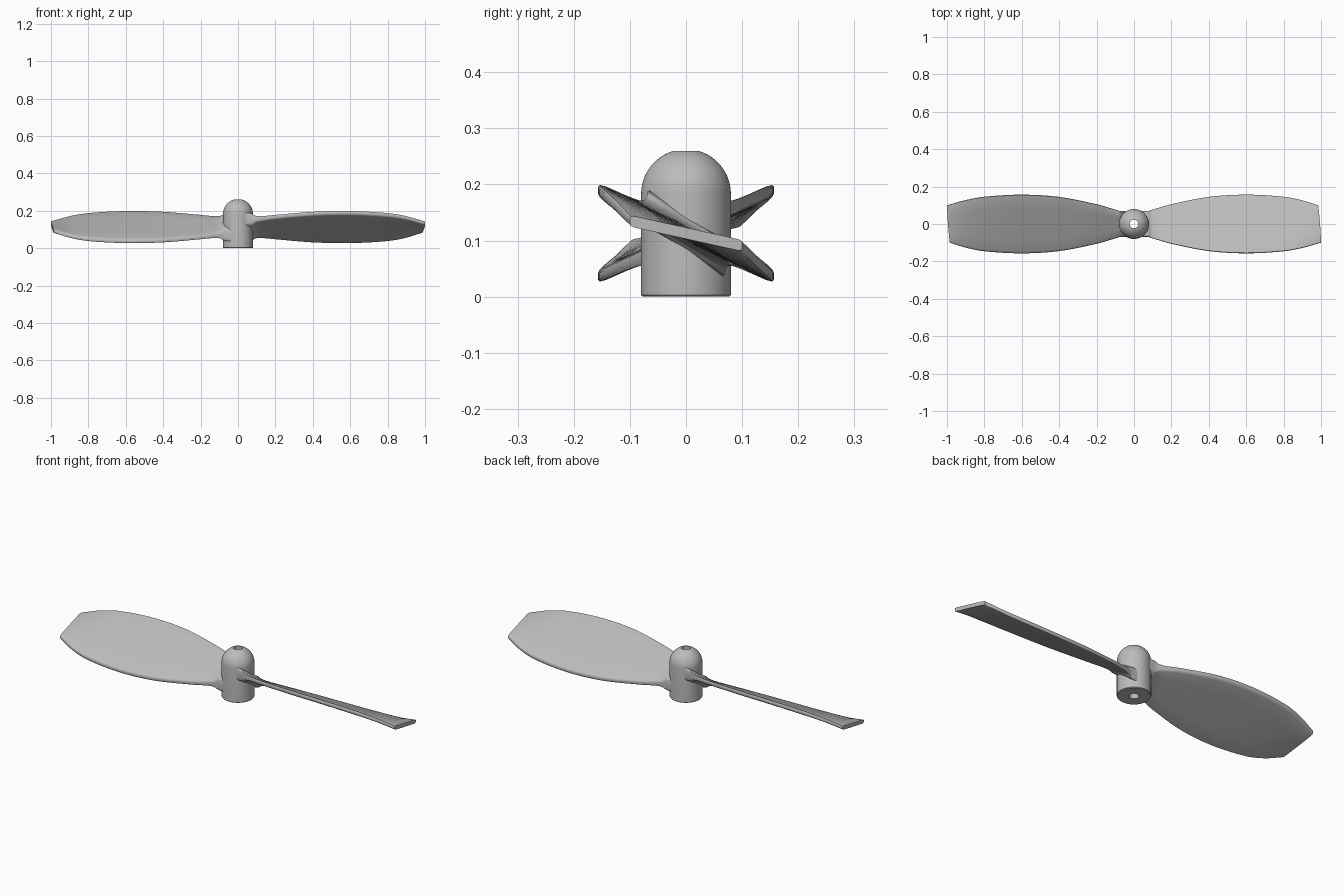
import bpy, bmesh, math
from mathutils import Matrix, Vector

default_cube = bpy.data.objects.get("Cube")
if default_cube:
    bpy.data.objects.remove(default_cube, do_unlink=True)

# Single plain grey material
grey = bpy.data.materials.new("plain grey")
grey.use_nodes = True
colour = (0.5, 0.5, 0.5, 1)
grey.diffuse_color = colour
grey.node_tree.nodes["Principled BSDF"].inputs["Base Color"].default_value = colour


def finish(bm, name, angle):
    bmesh.ops.recalc_face_normals(bm, faces=bm.faces)
    mesh = bpy.data.meshes.new(name)
    bm.to_mesh(mesh)
    bm.free()
    mesh.materials.append(grey)
    obj = bpy.data.objects.new(name, mesh)
    bpy.context.collection.objects.link(obj)
    bpy.ops.object.select_all(action="DESELECT")
    obj.select_set(True)
    bpy.context.view_layer.objects.active = obj
    bpy.ops.object.shade_smooth_by_angle(angle=math.radians(angle))
    return obj


def bridge(bm, rings):
    for a, b in zip(rings, rings[1:]):
        for i in range(len(a)):
            j = (i + 1) % len(a)
            bm.faces.new((a[i], a[j], b[j], b[i]))


# Hub: domed cylinder with a shaft hole all the way through
def make_hub(radius=0.08, hole=0.023, shoulder=0.183, sides=64):
    profile = [(hole, 0), (radius - 0.003, 0), (radius, 0.003)]
    end = math.acos(hole / radius)
    for k in range(13):
        a = end * k / 12
        profile.append((radius * math.cos(a), shoulder + radius * math.sin(a)))
    profile.append(profile[0])
    bm = bmesh.new()
    rings = []
    for r, z in profile[:-1]:
        rings.append([bm.verts.new((r * math.cos(t), r * math.sin(t), z))
                      for t in (math.tau * i / sides for i in range(sides))])
    bridge(bm, rings + rings[:1])
    finish(bm, "hub", 35)


# Blade stations: distance out, half chord, half rise, half thickness
STATIONS = [Vector(s) for s in (
    (0.03, 0.07, 0.047, 0.034), (0.075, 0.07, 0.045, 0.03),
    (0.09, 0.074, 0.045, 0.02), (0.12, 0.083, 0.047, 0.014),
    (0.2, 0.106, 0.056, 0.012), (0.4, 0.145, 0.073, 0.012),
    (0.6, 0.157, 0.077, 0.012), (0.8, 0.146, 0.066, 0.012),
    (0.9, 0.128, 0.05, 0.011), (1, 0.1, 0.022, 0.01))]


def smooth_stations(steps=4):
    pts = STATIONS
    result = []
    for i in range(len(pts) - 1):
        a, b = pts[i], pts[i + 1]
        before, after = pts[max(i - 1, 0)], pts[min(i + 2, len(pts) - 1)]
        span = b[0] - a[0]
        ma = (b - before) * (span / (b[0] - before[0]))
        mb = (after - a) * (span / (after[0] - a[0]))
        for k in range(steps):
            t = k / steps
            u = 1 - t
            result.append(a * (u * u * (1 + 2 * t)) + ma * (t * u * u)
                          + b * (t * t * (3 - 2 * t)) - mb * (t * t * u))
    return result + [pts[-1]]


# Flat section with rounded leading and trailing edges
half = [(0, 1), (0.5, 1), (0.93, 1), (0.98, 0.85), (1, 0.5)]
upper = [(-s, t) for s, t in half[:0:-1]] + half
SECTION = upper + [(s, -t) for s, t in reversed(upper)]


def make_blade(name, turn):
    bm = bmesh.new()
    rings = []
    for x, chord, rise, thick in smooth_stations():
        ring = []
        for s, t in SECTION:
            sweep = 0.015 * ((1 + s) / 2) ** 1.5 * x ** 8
            ring.append(bm.verts.new((x - sweep, s * chord, 0.113 - s * rise + t * thick)))
        rings.append(ring)
    bridge(bm, rings)
    bm.faces.new(rings[0])
    bm.faces.new(rings[-1])
    bmesh.ops.rotate(bm, verts=bm.verts, cent=(0, 0, 0), matrix=Matrix.Rotation(turn, 3, "Z"))
    finish(bm, name, 50)


make_hub()
make_blade("left_blade", 0)
make_blade("right_blade", math.pi)
